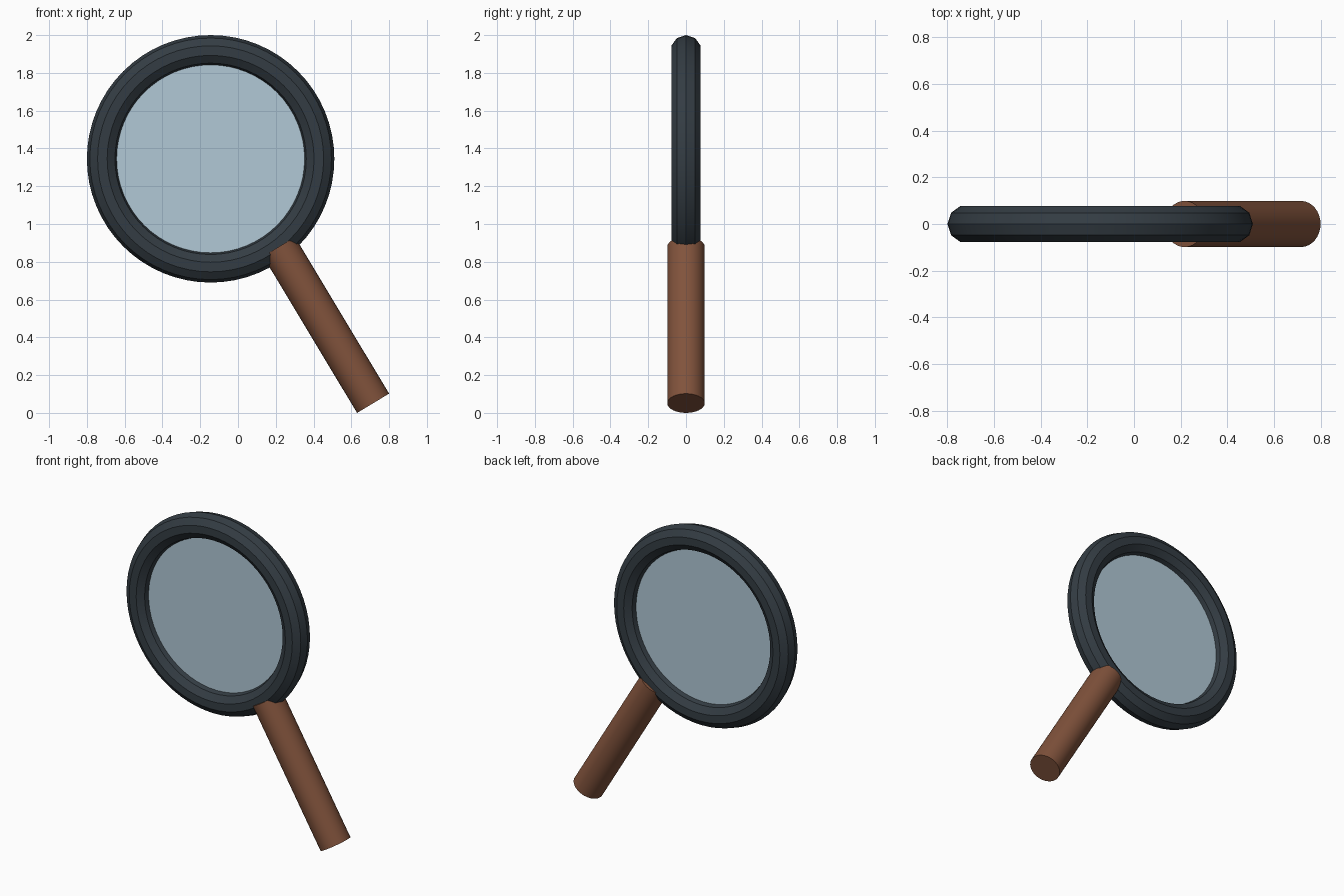
import bpy
from math import radians, sin, cos
from mathutils import Vector

if "Cube" in bpy.data.objects:
    bpy.data.objects.remove(bpy.data.objects["Cube"], do_unlink=True)


def material(name, color):
    mat = bpy.data.materials.new(name)
    mat.use_nodes = True
    mat.diffuse_color = (*color, 1)
    mat.node_tree.nodes["Principled BSDF"].inputs["Base Color"].default_value = (*color, 1)
    return mat


def finish(name, mat):
    obj = bpy.context.object
    obj.name = name
    obj.data.materials.append(mat)
    bpy.ops.object.shade_smooth_by_angle(angle=radians(30))
    return obj


dark_metal = material("dark metal", (0.034, 0.046, 0.057))
brown_wood = material("brown wood", (0.22, 0.086, 0.045))
pale_glass = material("pale glass", (0.44, 0.58, 0.67))

ring_center = Vector((-0.145, 0, 1.345))
facing_front = (radians(90), 0, 0)

# Ring with a ten-sided section
bpy.ops.mesh.primitive_torus_add(major_segments=64, minor_segments=10,
                                 major_radius=0.573, minor_radius=0.082,
                                 location=ring_center, rotation=facing_front)
finish("ring", dark_metal)

# Thin flat lens seated in the ring
bpy.ops.mesh.primitive_cylinder_add(vertices=64, radius=0.5, depth=0.04,
                                    location=ring_center, rotation=facing_front)
finish("lens", pale_glass)

# Slanted round handle running from the ground into the ring
tilt, length, radius = radians(31), 0.967, 0.099
base = Vector((0.8 - radius * cos(tilt), 0, radius * sin(tilt)))
axis = Vector((-sin(tilt), 0, cos(tilt)))
bpy.ops.mesh.primitive_cylinder_add(vertices=32, radius=radius, depth=length,
                                    location=base + axis * length / 2,
                                    rotation=(0, -tilt, 0))
finish("handle", brown_wood)
